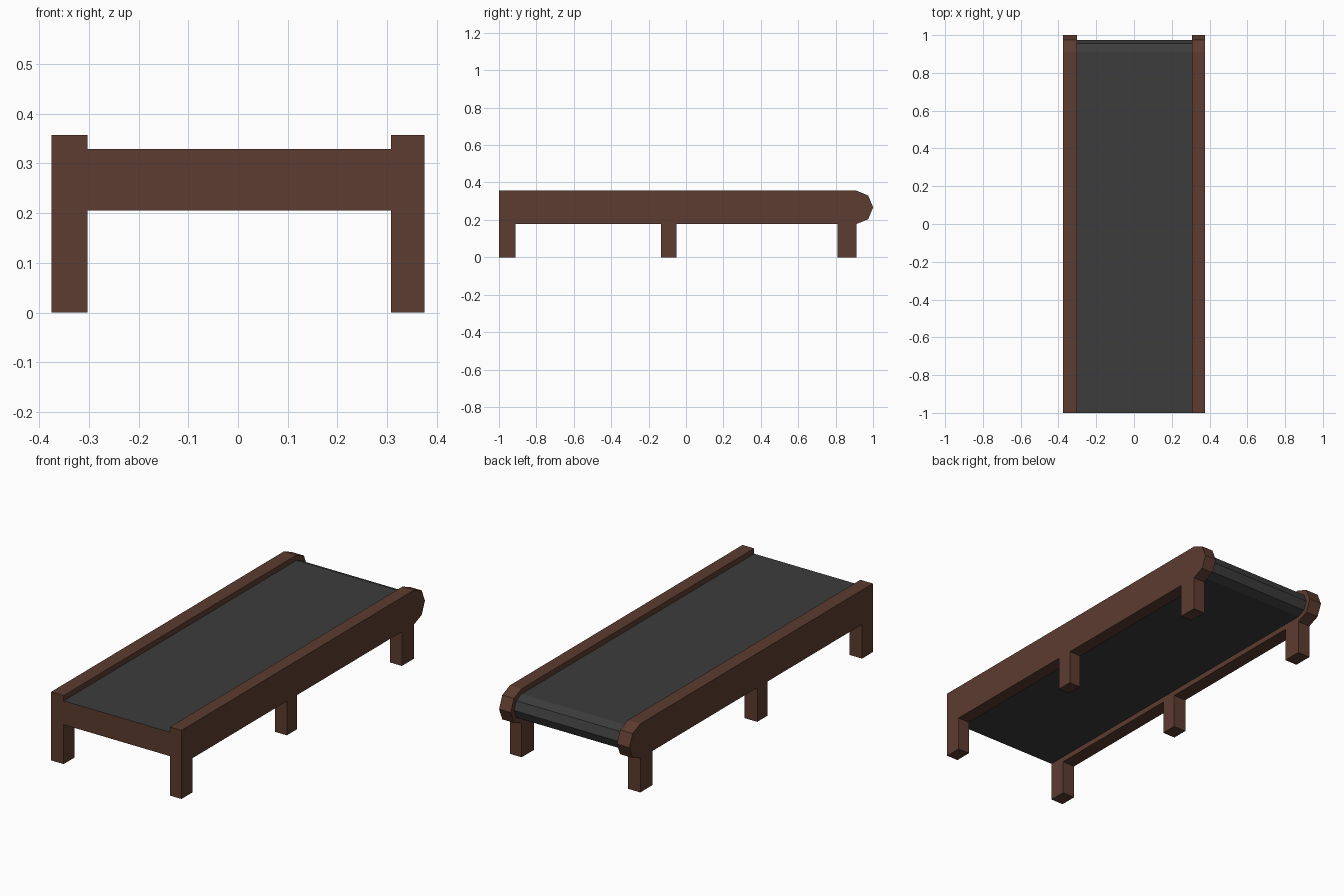
import bpy, bmesh, math

if "Cube" in bpy.data.objects:
    bpy.data.objects.remove(bpy.data.objects["Cube"])


def material(name, rgb):
    m = bpy.data.materials.new(name)
    m.diffuse_color = (*rgb, 1)
    m.use_nodes = True
    m.node_tree.nodes["Principled BSDF"].inputs["Base Color"].default_value = m.diffuse_color
    return m


BROWN = material("brown_wood", (0.107, 0.045, 0.029))
GREY = material("dark_belt", (0.045, 0.045, 0.045))
FRONT, ROLL_Y, ROLL_Z = -1.0, 0.911, 0.267


def extrude_x(name, profile, x0, x1, mats):
    """Extrude a closed (y, z) profile from x0 to x1."""
    bm = bmesh.new()
    face = bm.faces.new([bm.verts.new((x0, y, z)) for y, z in profile])
    res = bmesh.ops.extrude_face_region(bm, geom=[face])
    moved = [v for v in res["geom"] if isinstance(v, bmesh.types.BMVert)]
    bmesh.ops.translate(bm, verts=moved, vec=(x1 - x0, 0, 0))
    bmesh.ops.recalc_face_normals(bm, faces=bm.faces)
    me = bpy.data.meshes.new(name)
    # A second material goes on the front end face
    if len(mats) > 1:
        for f in bm.faces:
            if f.normal.y < -0.9:
                f.material_index = 1
    bm.to_mesh(me)
    bm.free()
    for m in mats:
        me.materials.append(m)
    ob = bpy.data.objects.new(name, me)
    bpy.context.collection.objects.link(ob)
    return ob


def round_end(r):
    """Long bar profile, square at the front and half-octagon at the back."""
    arc = [(ROLL_Y + r * math.cos(a), ROLL_Z + r * math.sin(a))
           for a in (math.pi / 2 - i * math.pi / 4 for i in range(5))]
    return [(FRONT, ROLL_Z + r)] + arc + [(FRONT, ROLL_Z - r)]


# Belt with a brown front end
extrude_x("belt", round_end(0.062), -0.303, 0.308, [GREY, BROWN])

# Side rails with three legs each
for side, x0, x1 in (("left", -0.375, -0.303), ("right", 0.308, 0.375)):
    extrude_x(side + "_rail", round_end(0.0895), x0, x1, [BROWN])
    for pos, y0, y1 in (("front", -1.0, -0.911),
                        ("middle", -0.134, -0.05),
                        ("back", 0.811, 0.911)):
        top = ROLL_Z - 0.0895
        extrude_x(f"{side}_{pos}_leg",
                  [(y0, 0), (y1, 0), (y1, top), (y0, top)], x0, x1, [BROWN])
